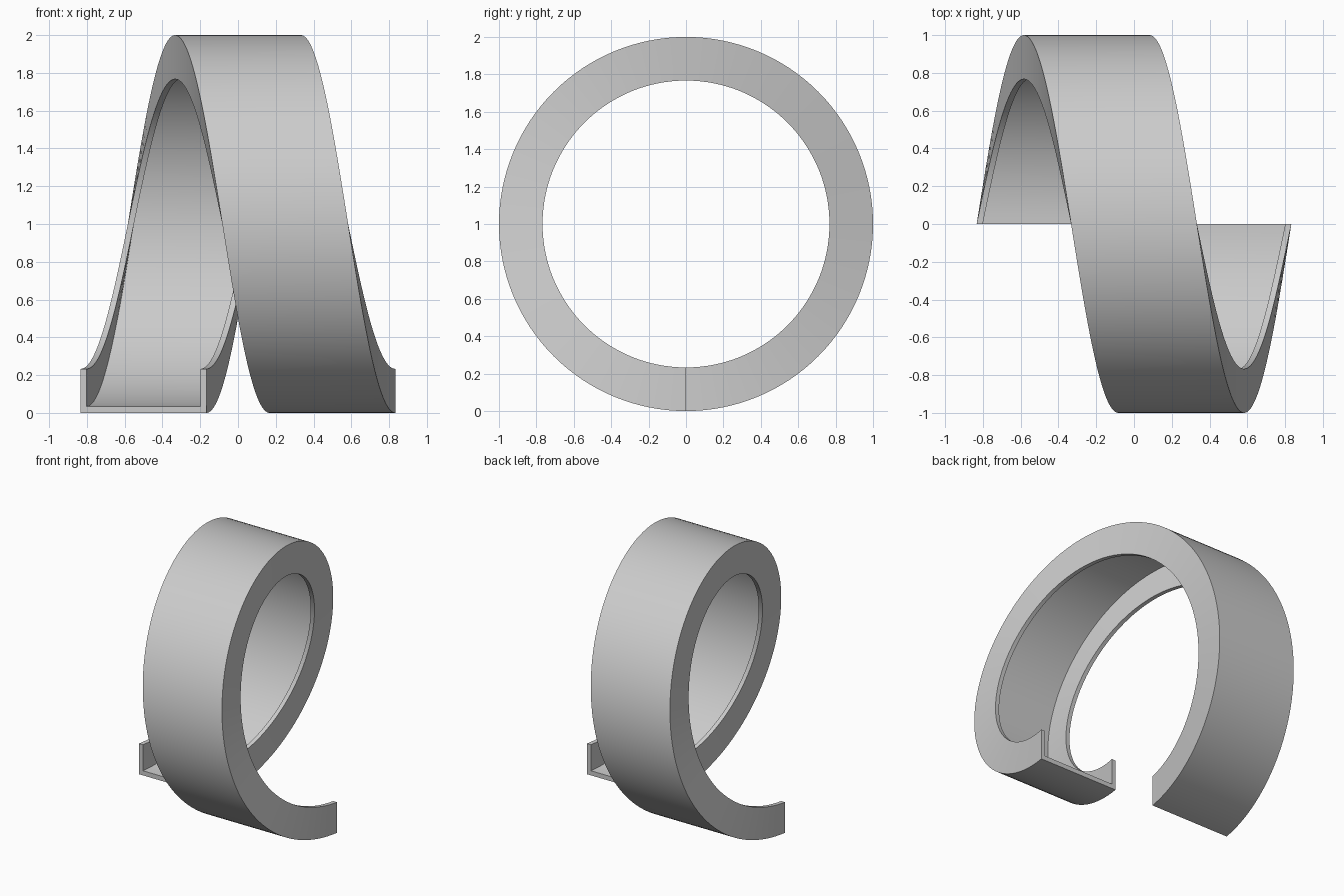
import bpy, bmesh, math

if "Cube" in bpy.data.objects:
    bpy.data.objects.remove(bpy.data.objects["Cube"])

STEPS = 128            # segments in the single turn
PITCH = 1.0            # sideways travel over the turn
HALF_W, WALL = 0.333, 0.032
R_OUT, R_FLOOR, R_LIP = 1.0, 0.965, 0.767

# U-shaped section as (x offset, radius), opening toward the axis
section = [(-HALF_W, R_OUT), (HALF_W, R_OUT), (HALF_W, R_LIP), (HALF_W - WALL, R_LIP),
           (HALF_W - WALL, R_FLOOR), (WALL - HALF_W, R_FLOOR), (WALL - HALF_W, R_LIP), (-HALF_W, R_LIP)]

bm = bmesh.new()


def ring(i):
    """One copy of the section along the helix, starting at the bottom."""
    t = 2 * math.pi * i / STEPS
    x0 = PITCH * (i / STEPS - 0.5)
    return [bm.verts.new((x0 + x, r * math.sin(t), 1 - r * math.cos(t))) for x, r in section]


# sweep the channel walls
rings = [ring(i) for i in range(STEPS + 1)]
n = len(section)
for a, b in zip(rings, rings[1:]):
    for k in range(n):
        j = (k + 1) % n
        bm.faces.new((a[k], a[j], b[j], b[k]))

# close both ends with a floor strip and two flange strips
for r in (rings[0], rings[-1]):
    bm.faces.new(r)
bmesh.ops.recalc_face_normals(bm, faces=bm.faces[:])

mesh = bpy.data.meshes.new("helical_channel")
bm.to_mesh(mesh)
bm.free()
channel = bpy.data.objects.new("helical_channel", mesh)
bpy.context.collection.objects.link(channel)

# smooth curves, crisp channel edges
bpy.context.view_layer.objects.active = channel
channel.select_set(True)
bpy.ops.object.shade_smooth_by_angle(angle=math.radians(30))
